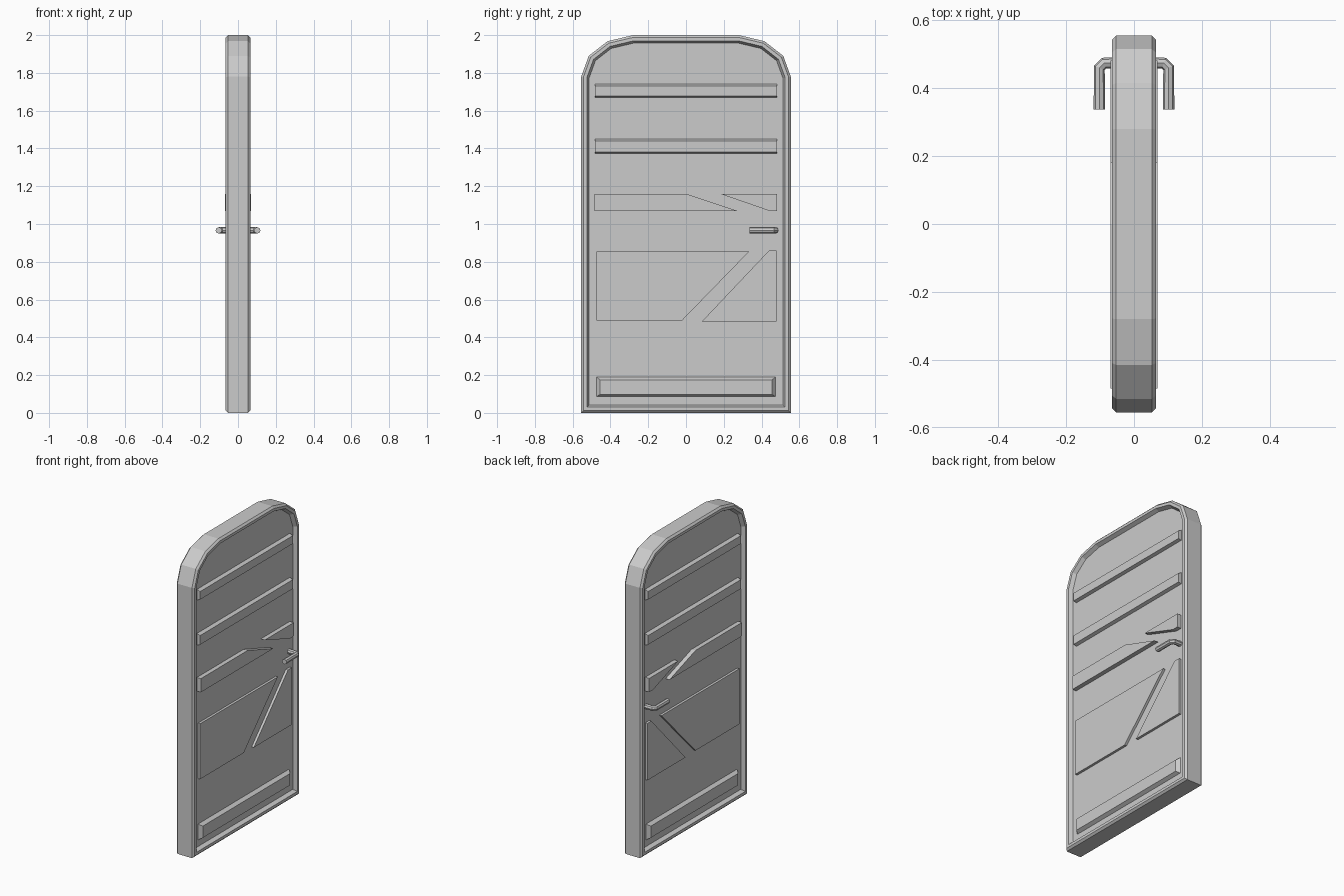
import bpy, bmesh

if "Cube" in bpy.data.objects:
    bpy.data.objects.remove(bpy.data.objects["Cube"])

PANEL_X = 0.04  # depth of the recessed door panel


def make_object(name, bm, mirror=False):
    bmesh.ops.recalc_face_normals(bm, faces=bm.faces[:])
    mesh = bpy.data.meshes.new(name)
    bm.to_mesh(mesh)
    bm.free()
    ob = bpy.data.objects.new(name, mesh)
    bpy.context.collection.objects.link(ob)
    if mirror:
        ob.modifiers.new("both_sides", 'MIRROR').use_axis = (True, False, False)
    return ob


def loft(bm, base, x0, top, x1):
    """Closed solid between two (y, z) outlines; returns the end caps."""
    a = [bm.verts.new((x0, y, z)) for y, z in base]
    b = [bm.verts.new((x1, y, z)) for y, z in top]
    n = len(a)
    for i in range(n):
        j = (i + 1) % n
        bm.faces.new((a[i], a[j], b[j], b[i]))
    return [bm.faces.new(a[::-1]), bm.faces.new(b)]


def board(name, base, x1, top=None):
    bm = bmesh.new()
    loft(bm, base, PANEL_X - 0.01, top or base, x1)
    return make_object(name, bm, mirror=True)


def rect(y, z0, z1):
    return [(-y, z0), (y, z0), (y, z1), (-y, z1)]


# Door slab with chamfered rim and recessed panel on both faces
half = [(0.555, 0), (0.555, 1.78), (0.515, 1.89), (0.415, 1.968), (0.28, 2.0)]
outline = half + [(-y, z) for y, z in reversed(half)]
bm = bmesh.new()
caps = loft(bm, outline, -0.053, outline, 0.053)
bmesh.ops.recalc_face_normals(bm, faces=bm.faces[:])
for thickness, depth in ((0.012, 0.012), (0.018, 0), (0.012, PANEL_X - 0.065)):
    bmesh.ops.inset_individual(bm, faces=caps, thickness=thickness,
                               depth=depth, use_even_offset=True)
make_object("door_slab", bm)

# Horizontal battens with sloped edges
board("upper_batten", rect(0.483, 1.668, 1.745), 0.061, rect(0.483, 1.677, 1.73))
board("second_batten", rect(0.483, 1.37, 1.455), 0.061, rect(0.483, 1.38, 1.44))
board("bottom_batten", rect(0.483, 0.08, 0.197), 0.062, rect(0.455, 0.098, 0.175))

# Middle batten split by a slanted gap
board("middle_batten_long",
      [(-0.485, 1.07), (0.27, 1.07), (0, 1.16), (-0.485, 1.16)], 0.069)
board("middle_batten_short",
      [(0.44, 1.07), (0.482, 1.07), (0.482, 1.16), (0.18, 1.16)], 0.069)

# Lower raised panels split by a diagonal gap
board("lower_panel_large",
      [(-0.475, 0.49), (-0.02, 0.49), (0.335, 0.855), (-0.475, 0.855)], 0.056)
board("lower_panel_small",
      [(0.085, 0.485), (0.48, 0.485), (0.48, 0.86), (0.44, 0.86)], 0.056)

# Lever handles, one per side
for side, label in ((1, "right"), (-1, "left")):
    curve = bpy.data.curves.new(label + "_handle", 'CURVE')
    curve.dimensions = '3D'
    curve.bevel_depth = 0.017
    curve.bevel_resolution = 2
    curve.use_fill_caps = True
    path = [(0.03, 0.474), (0.088, 0.474), (0.102, 0.46), (0.102, 0.337)]
    spline = curve.splines.new('POLY')
    spline.points.add(len(path) - 1)
    spline.use_smooth = False
    for p, (x, y) in zip(spline.points, path):
        p.co = (side * x, y, 0.966, 1)
    bpy.context.collection.objects.link(
        bpy.data.objects.new(label + "_handle", curve))
